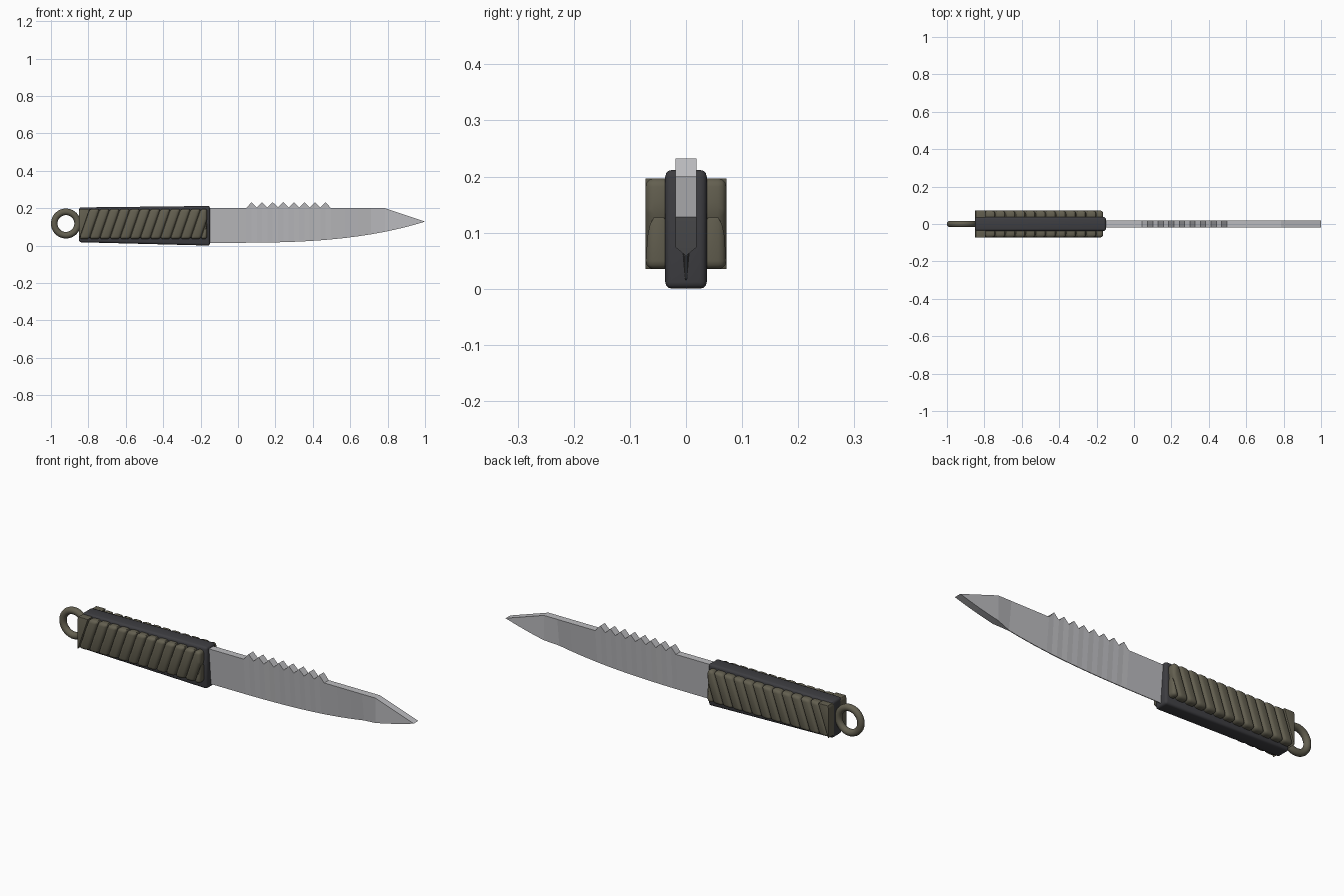
import bpy, bmesh, math
from mathutils import Vector

if "Cube" in bpy.data.objects:
    bpy.data.objects.remove(bpy.data.objects["Cube"])


def material(name, r, g, b):
    m = bpy.data.materials.new(name)
    m.diffuse_color = (r, g, b, 1)
    m.use_nodes = True
    m.node_tree.nodes["Principled BSDF"].inputs["Base Color"].default_value = m.diffuse_color
    return m


STEEL = material("blade steel", 0.50, 0.50, 0.52)
DARK = material("dark frame", 0.047, 0.047, 0.053)
OLIVE = material("olive cord", 0.125, 0.115, 0.08)


def finish(bm, name, mat, smooth=True):
    bmesh.ops.recalc_face_normals(bm, faces=bm.faces)
    me = bpy.data.meshes.new(name)
    bm.to_mesh(me)
    bm.free()
    ob = bpy.data.objects.new(name, me)
    bpy.context.collection.objects.link(ob)
    me.materials.append(mat)
    if smooth:
        bpy.ops.object.select_all(action='DESELECT')
        ob.select_set(True)
        bpy.context.view_layer.objects.active = ob
        bpy.ops.object.shade_smooth_by_angle(angle=math.radians(35))
    return ob


def prism(profile, y0, y1):
    """Closed solid from an (x, z) outline between two y values."""
    bm = bmesh.new()
    f = bm.faces.new([bm.verts.new((x, y0, z)) for x, z in profile])
    r = bmesh.ops.extrude_face_region(bm, geom=[f])
    vs = [v for v in r['geom'] if isinstance(v, bmesh.types.BMVert)]
    bmesh.ops.translate(bm, verts=vs, vec=(0, y1 - y0, 0))
    bmesh.ops.recalc_face_normals(bm, faces=bm.faces)
    return bm


def bevel(bm, width, segments=3):
    bmesh.ops.bevel(bm, geom=bm.edges[:], offset=width, segments=segments,
                    profile=0.5, affect='EDGES', clamp_overlap=True)


# blade: columns from the cutting belly up to the saw-toothed spine
def belly(x):
    return 0.015 + 0.113 * max(0, (x + 0.1) / 1.1) ** 3


HALF = 0.0185
spine = [(-0.2, 0.2), (-0.05, 0.2), (0.044, 0.2)]
for i in range(8):
    x = 0.0723 + 0.0566 * i
    spine += [(x, 0.232), (x + 0.0283, 0.204 if i < 7 else 0.2)]
spine += [(x, 0.2) for x in (0.57, 0.64, 0.71, 0.785)]
spine += [(x, 0.2 - 0.072 * (x - 0.785) / 0.215) for x in (0.84, 0.89, 0.94, 0.98)]
bm = bmesh.new()
cols = []
for x, z in spine:
    zb = belly(x)
    yb = HALF if zb > 0.07 else 0.002
    cols.append([bm.verts.new(p) for p in
                 ((x, -yb, zb), (x, -HALF, z), (x, HALF, z), (x, yb, zb))])
for a, b in zip(cols, cols[1:]):
    for k in range(4):
        n = (k + 1) % 4
        bm.faces.new((a[k], a[n], b[n], b[k]))
tip = [bm.verts.new((1, s * HALF, 0.128)) for s in (-1, 1)]
a = cols[-1]
bm.faces.new((a[0], a[1], tip[0]))
bm.faces.new((a[1], a[2], tip[1], tip[0]))
bm.faces.new((a[2], a[3], tip[1]))
bm.faces.new((a[3], a[0], tip[0], tip[1]))
bm.faces.new(cols[0])
finish(bm, "blade", STEEL, smooth=False)

# handle frame: tapered slab with rounded edges
bm = prism([(-0.85, 0.018), (-0.15, 0.0), (-0.15, 0.212), (-0.85, 0.204)], -0.037, 0.037)
bevel(bm, 0.012)
finish(bm, "handle_frame", DARK)

# grips: a base pad plus slanted cords, clipped at both ends, on each side
X0, X1, Z0, Z1 = -0.85, -0.165, 0.035, 0.197
PITCH, WIDTH, SLANT = 0.054, 0.053, 0.056
for side, label in ((-1, "front"), (1, "back")):
    bm = prism([(X0 + 0.006, Z0 + 0.008), (X1 - 0.006, Z0 + 0.008),
                (X1 - 0.006, Z1 - 0.008), (X0 + 0.006, Z1 - 0.008)],
               side * 0.02, side * 0.058)
    bevel(bm, 0.01)
    finish(bm, label + "_grip_pad", OLIVE)

    total = bmesh.new()
    for i in range(-1, 13):
        x = X0 + 0.002 + i * PITCH
        bar = prism([(x, Z0), (x + WIDTH, Z0), (x + WIDTH + SLANT, Z1), (x + SLANT, Z1)],
                    side * 0.025, side * 0.072)
        for px, nx in ((X0, -1), (X1, 1)):
            bmesh.ops.bisect_plane(bar, geom=bar.verts[:] + bar.edges[:] + bar.faces[:],
                                   plane_co=(px, 0, 0), plane_no=(nx, 0, 0), clear_outer=True)
            bmesh.ops.holes_fill(bar, edges=[e for e in bar.edges if e.is_boundary])
        if bar.verts:
            bevel(bar, 0.015)
            bmesh.ops.recalc_face_normals(bar, faces=bar.faces)
            tmp = bpy.data.meshes.new("tmp")
            bar.to_mesh(tmp)
            total.from_mesh(tmp)
            bpy.data.meshes.remove(tmp)
        bar.free()
    finish(total, label + "_grip_cords", OLIVE)

# lanyard ring
bpy.ops.mesh.primitive_torus_add(major_radius=0.0625, minor_radius=0.0175,
                                 major_segments=40, minor_segments=14,
                                 location=(-0.92, 0, 0.118),
                                 rotation=(math.pi / 2, 0, 0))
ring = bpy.context.object
ring.name = "lanyard_ring"
ring.data.materials.append(OLIVE)
bpy.ops.object.shade_smooth_by_angle(angle=math.radians(60))
